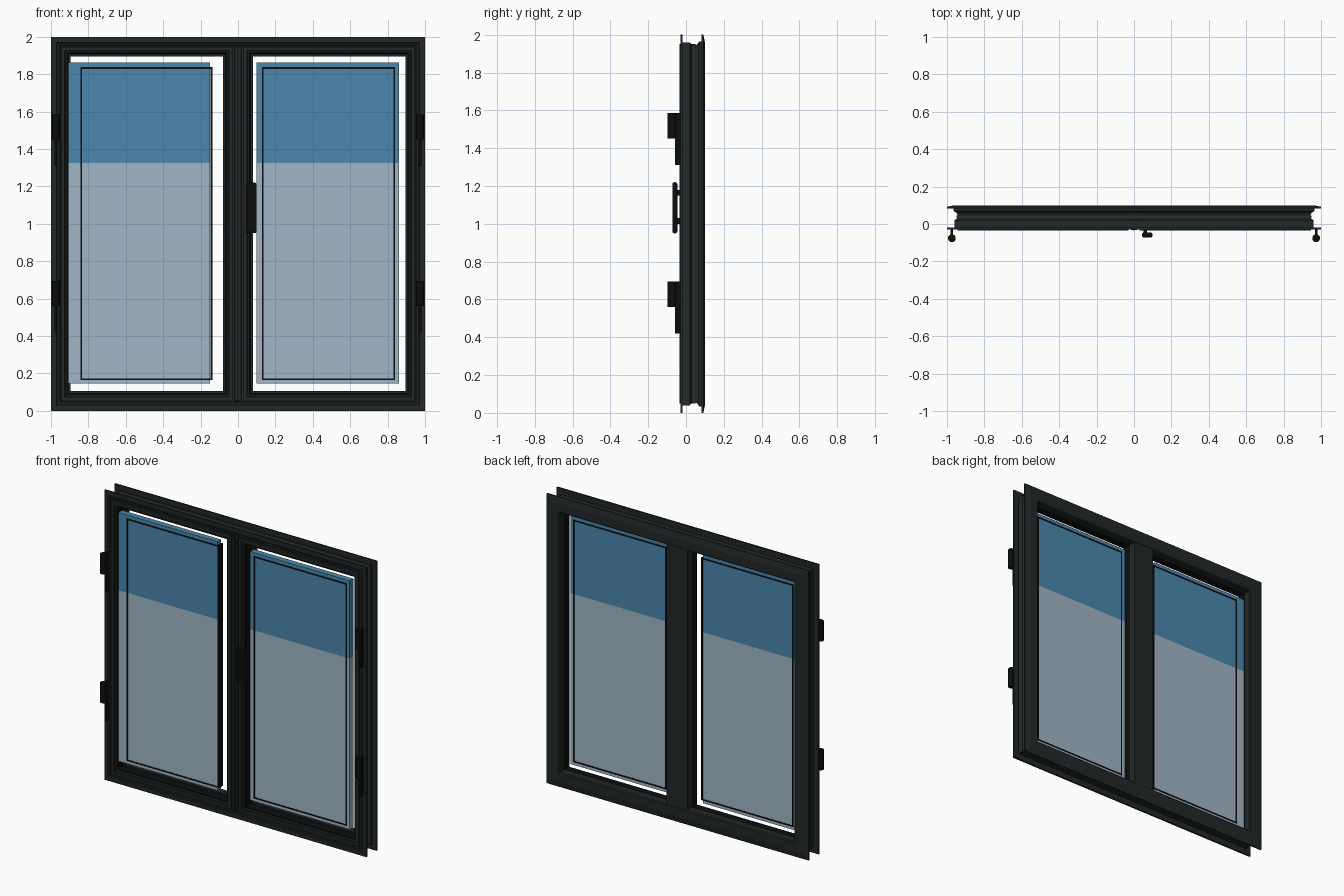
import bpy, bmesh, math
from mathutils import Vector

cube = bpy.data.objects.get("Cube")
if cube:
    bpy.data.objects.remove(cube, do_unlink=True)


def material(name, r, g, b):
    m = bpy.data.materials.new(name)
    m.use_nodes = True
    m.diffuse_color = (r, g, b, 1)
    m.node_tree.nodes["Principled BSDF"].inputs["Base Color"].default_value = (r, g, b, 1)
    return m


FRAME = material("dark_grey_metal", .016, .021, .021)
BLACK = material("black_rubber", .004, .004, .004)
BREAK = material("brown_grey_strip", .035, .028, .028)
TINT = material("blue_glass", .069, .242, .418)
CLEAR = material("pale_glass", .352, .468, .565)


def finish(name, bm, mat):
    bmesh.ops.recalc_face_normals(bm, faces=bm.faces)
    me = bpy.data.meshes.new(name)
    bm.to_mesh(me)
    bm.free()
    me.materials.append(mat)
    ob = bpy.data.objects.new(name, me)
    bpy.context.collection.objects.link(ob)
    return ob


def box(name, x, y, z, mat, bevel=0, segments=3):
    """Box from (min, max) pairs."""
    bm = bmesh.new()
    bmesh.ops.create_cube(bm, size=1)
    for v in bm.verts:
        v.co = Vector((p[0] + (c + .5) * (p[1] - p[0]) for p, c in zip((x, y, z), v.co)))
    ob = finish(name, bm, mat)
    if bevel:
        mod = ob.modifiers.new("rounding", "BEVEL")
        mod.width, mod.segments = bevel, segments
    return ob


def ring(name, x, z, profile, mat):
    """Mitred rectangular frame; profile is a closed list of (inset, y)."""
    bm = bmesh.new()
    loops = []
    for sx, sz in ((0, 0), (1, 0), (1, 1), (0, 1)):
        loops.append([bm.verts.new((x[sx] + (i if not sx else -i), y,
                                    z[sz] + (i if not sz else -i))) for i, y in profile])
    n = len(profile)
    for a in range(4):
        p, q = loops[a], loops[(a + 1) % 4]
        for k in range(n):
            j = (k + 1) % n
            bm.faces.new((p[k], p[j], q[j], q[k]))
    return finish(name, bm, mat)


def bar(name, x, y):
    return [(x[0], y[0]), (x[1], y[0]), (x[1], y[1]), (x[0], y[1])]


# Outer frame: thin front and back flanges around a grooved body
ring("outer_frame", (-1, 1), (0, 2), [
    (0, -.03), (0, -.018), (.04, -.018), (.04, .02), (.052, .028), (.058, .045),
    (.05, .06), (.035, .07), (.035, .083), (0, .083), (0, .092), (.04, .1),
    (.098, .1), (.105, .094), (.105, .045), (.065, .045), (.065, -.02),
    (.05, -.02), (.045, -.026), (.035, -.026), (.03, -.03)], FRAME)
ring("thermal_break", (-1, 1), (0, 2), bar("strip", (.05, .062), (.034, .046)), BREAK)

# Centre mullion: wide flat back and narrow stepped front
box("mullion_back", (-.08, .08), (.045, .098), (.1, 1.9), FRAME)
box("mullion_core", (-.035, .035), (-.022, .05), (.05, 1.95), FRAME)
box("mullion_cover", (-.02, .02), (-.032, -.02), (.05, 1.95), FRAME, .004, 1)
box("mullion_seam", (-.002, .002), (-.034, -.03), (.05, 1.95), BLACK)

# Two casements with their panes
panes = {"right": ((-.945, -.03), (-.905, -.15), (-.842, -.137)),
         "left": ((.03, .945), (.10, .86), (.128, .84))}
for side, (sash, glass, spacer) in panes.items():
    ring(side + "_sash", sash, (.055, 1.945), [
        (0, -.035), (.018, -.035), (.022, -.029), (.03, -.029), (.034, -.022),
        (.034, .046), (0, .046)], FRAME)
    ring(side + "_sash_gasket", sash, (.055, 1.945),
         bar("gasket", (.03, .04), (-.02, .045)), BLACK)
    box(side + "_glass_lower", glass, (-.01, .03), (.145, 1.325), CLEAR)
    box(side + "_glass_upper", glass, (-.01, .03), (1.325, 1.862), TINT)
    ring(side + "_glass_spacer", spacer, (.165, 1.838),
         bar("spacer", (0, .009), (-.013, .033)), BLACK)

# Hinges: barrel, leaf and lower tail on both outer edges
for side, s in (("right", -1), ("left", 1)):
    for level, z in (("lower", .56), ("upper", 1.45)):
        bm = bmesh.new()
        bmesh.ops.create_cone(bm, cap_ends=True, segments=20, radius1=.021,
                              radius2=.021, depth=.135)
        bmesh.ops.translate(bm, verts=bm.verts, vec=(s * .974, -.076, z + .068))
        barrel = finish(f"{side}_{level}_hinge_barrel", bm, BLACK)
        bpy.context.view_layer.objects.active = barrel
        barrel.select_set(True)
        bpy.ops.object.shade_smooth_by_angle(angle=math.radians(40))
        barrel.select_set(False)
        edges = sorted((s * .968, s * .98))
        box(f"{side}_{level}_hinge_leaf", edges, (-.07, -.02), (z, z + .135), BLACK)
        box(f"{side}_{level}_hinge_tail", edges, (-.058, -.02), (z - .14, z), BLACK)

# Handle on the left casement
box("handle_grip", (.042, .1), (-.072, -.046), (.95, 1.22), BLACK, .01)
for z in (1.0, 1.15):
    box("handle_post", (.05, .07), (-.05, -.028), (z, z + .03), BLACK)
